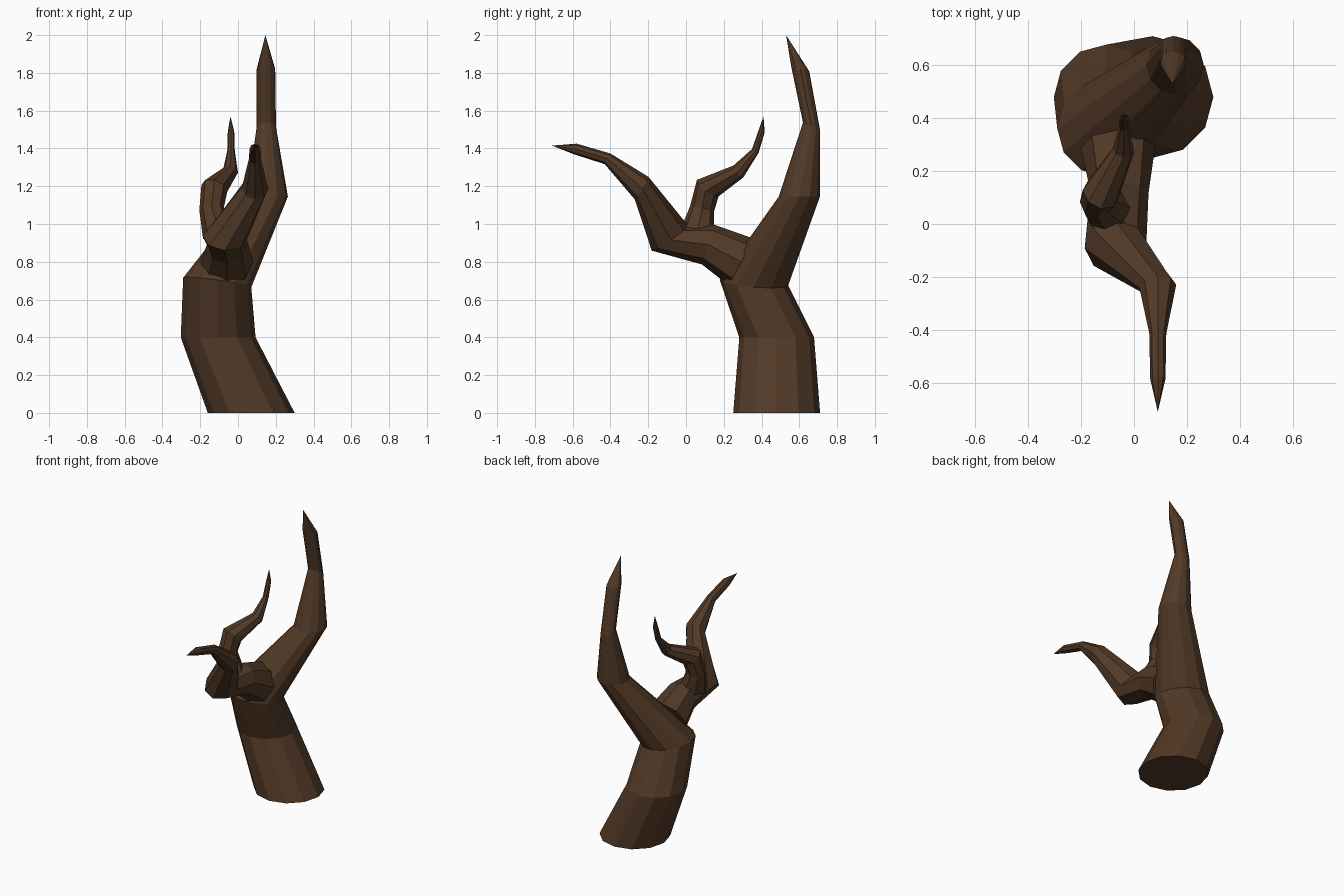
import bpy, bmesh, math
from mathutils import Vector

if "Cube" in bpy.data.objects:
    bpy.data.objects.remove(bpy.data.objects["Cube"])

bark = bpy.data.materials.new("dark brown bark")
bark.diffuse_color = (0.085, 0.042, 0.020, 1)
bark.use_nodes = True
bark.node_tree.nodes["Principled BSDF"].inputs["Base Color"].default_value = bark.diffuse_color


def limb(name, sides, rings, tip):
    """Flat-faced tapering tube. Each ring is (centre, radius, optional normal)."""
    bm = bmesh.new()
    pts = [Vector(r[0]) for r in rings] + [Vector(tip)]
    loops = []
    for i, r in enumerate(rings):
        if len(r) > 2:
            n = Vector(r[2]).normalized()
        else:
            ahead = (pts[i + 1] - pts[i]).normalized()
            back = (pts[i] - pts[i - 1]).normalized() if i else ahead
            n = (ahead + back).normalized()
        u = Vector((1, 0, 0))
        u = (u - n * u.dot(n)).normalized()
        v = n.cross(u)
        loop = []
        for k in range(sides):
            a = math.tau * k / sides
            loop.append(bm.verts.new(pts[i] + r[1] * (u * math.cos(a) + v * math.sin(a))))
        loops.append(loop)
    bm.faces.new(loops[0][::-1])
    for a, b in zip(loops, loops[1:]):
        for k in range(sides):
            j = (k + 1) % sides
            bm.faces.new((a[k], a[j], b[j], b[k]))
    end = bm.verts.new(pts[-1])
    for k in range(sides):
        bm.faces.new((loops[-1][k], loops[-1][(k + 1) % sides], end))
    bmesh.ops.recalc_face_normals(bm, faces=bm.faces)
    me = bpy.data.meshes.new(name)
    bm.to_mesh(me)
    bm.free()
    me.materials.append(bark)
    ob = bpy.data.objects.new(name, me)
    bpy.context.collection.objects.link(ob)
    return ob


UP = (0, 0, 1)

# Trunk continuing into the tall rear branch
limb("trunk", 12, [
    ((0.07, 0.48, 0.0), 0.23, UP),
    ((-0.105, 0.48, 0.40), 0.198, UP),
    ((-0.11, 0.36, 0.69), 0.182, (0.14, 0.08, 1)),
    ((0.155, 0.60, 1.145), 0.109, UP),
    ((0.15, 0.665, 1.515), 0.051, (0, 0.5, 1)),
    ((0.148, 0.605, 1.82), 0.049, (0, 0.25, 1)),
], (0.145, 0.53, 2.0))

# Branch reaching forward
limb("front_branch", 8, [
    ((-0.06, 0.29, 0.80), 0.14),
    ((-0.055, 0.12, 0.89), 0.11),
    ((-0.07, -0.085, 0.925), 0.117, (0.1, -0.56, 0.82)),
    ((0.09, -0.235, 1.19), 0.07, (0.1, -0.86, 0.52)),
    ((0.09, -0.415, 1.345), 0.032),
    ((0.09, -0.585, 1.397), 0.029),
], (0.09, -0.71, 1.415))

# Thin crooked twig on top of the front branch
limb("twig", 8, [
    ((-0.085, 0.05, 0.92), 0.10, UP),
    ((-0.14, 0.085, 1.08), 0.065),
    ((-0.125, 0.115, 1.19), 0.072),
    ((-0.04, 0.277, 1.278), 0.041),
    ((-0.037, 0.367, 1.387), 0.020),
    ((-0.037, 0.40, 1.49), 0.017),
], (-0.04, 0.41, 1.57))
